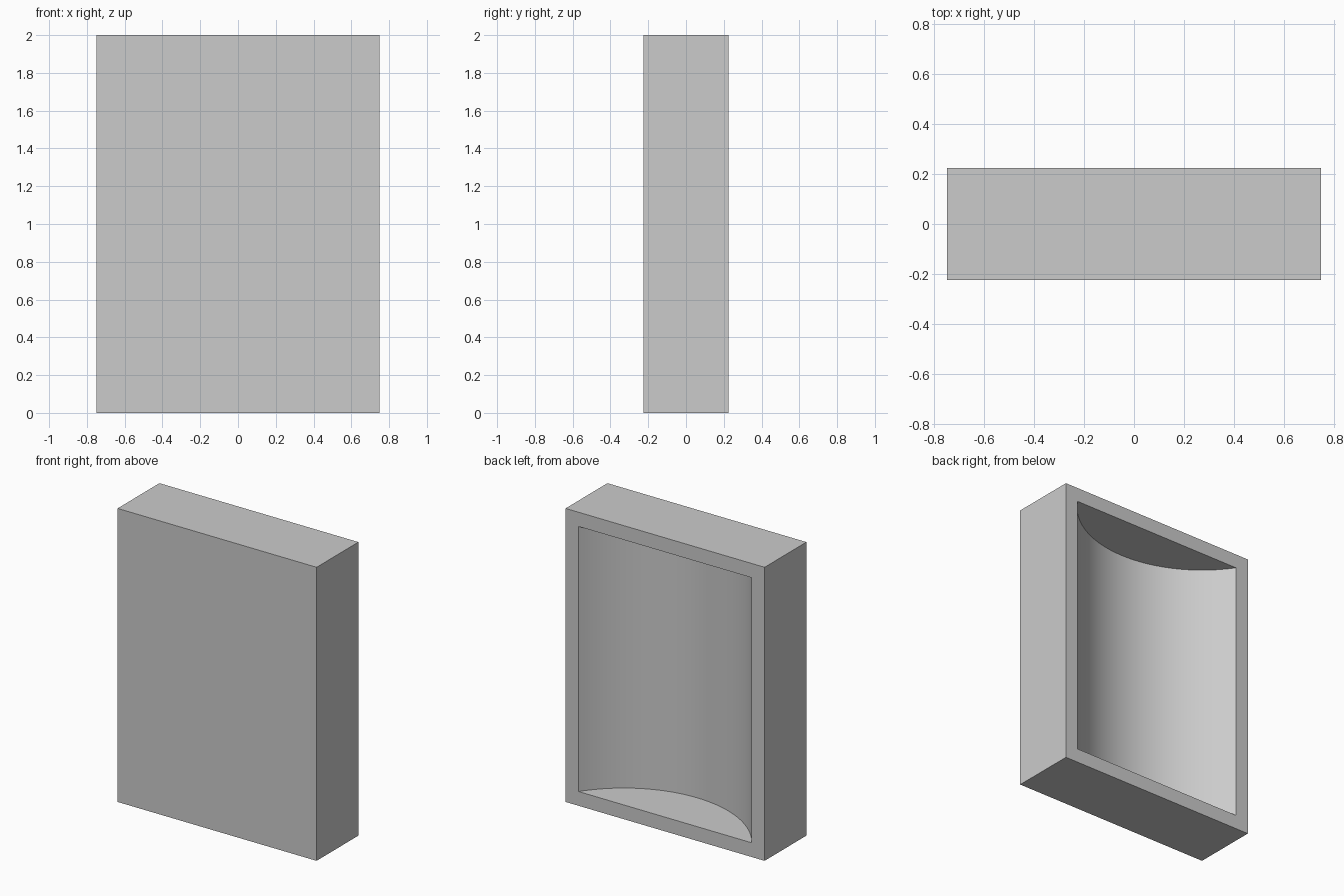
import bpy, bmesh, math

if "Cube" in bpy.data.objects:
    bpy.data.objects.remove(bpy.data.objects["Cube"])

W, D, H = 1.5, 0.45, 2.0      # outer block
RIM = 0.097                   # rim around the recess
DEPTH = 0.345                 # recess depth at its middle
SEGS = 48

grey = bpy.data.materials.new("plain grey")
grey.diffuse_color = (0.6, 0.6, 0.6, 1)
grey.use_nodes = True
grey.node_tree.nodes["Principled BSDF"].inputs["Base Color"].default_value = grey.diffuse_color

bm = bmesh.new()


def rect(w, y, z0, z1):
    return [bm.verts.new((x, y, z)) for x, z in
            ((-w, z0), (w, z0), (w, z1), (-w, z1))]


# Outer block: front, four sides, and the rim on the back
a = W / 2 - RIM
front = rect(W / 2, -D / 2, 0, H)
back = rect(W / 2, D / 2, 0, H)
hole = rect(a, D / 2, RIM, H - RIM)
bm.faces.new(front)
for i in range(4):
    j = (i + 1) % 4
    bm.faces.new((front[i], back[i], back[j], front[j]))
    bm.faces.new((back[i], hole[i], hole[j], back[j]))

# Curved recess: circular arc swept from bottom to top
r = (a * a + DEPTH * DEPTH) / (2 * DEPTH)
half = math.asin(a / r)
cy = D / 2 + r - DEPTH
low, high = [hole[0]], [hole[3]]
for i in range(1, SEGS):
    t = -half + 2 * half * i / SEGS
    x, y = r * math.sin(t), cy - r * math.cos(t)
    low.append(bm.verts.new((x, y, RIM)))
    high.append(bm.verts.new((x, y, H - RIM)))
low.append(hole[1])
high.append(hole[2])
for i in range(SEGS):
    bm.faces.new((low[i], low[i + 1], high[i + 1], high[i]))
bm.faces.new(low)
bm.faces.new(high)
bmesh.ops.recalc_face_normals(bm, faces=bm.faces)

mesh = bpy.data.meshes.new("recessed_block")
bm.to_mesh(mesh)
bm.free()
mesh.materials.append(grey)
block = bpy.data.objects.new("recessed_block", mesh)
bpy.context.collection.objects.link(block)

# Smooth curve, sharp edges
bpy.context.view_layer.objects.active = block
block.select_set(True)
bpy.ops.object.shade_smooth_by_angle(angle=math.radians(20))
